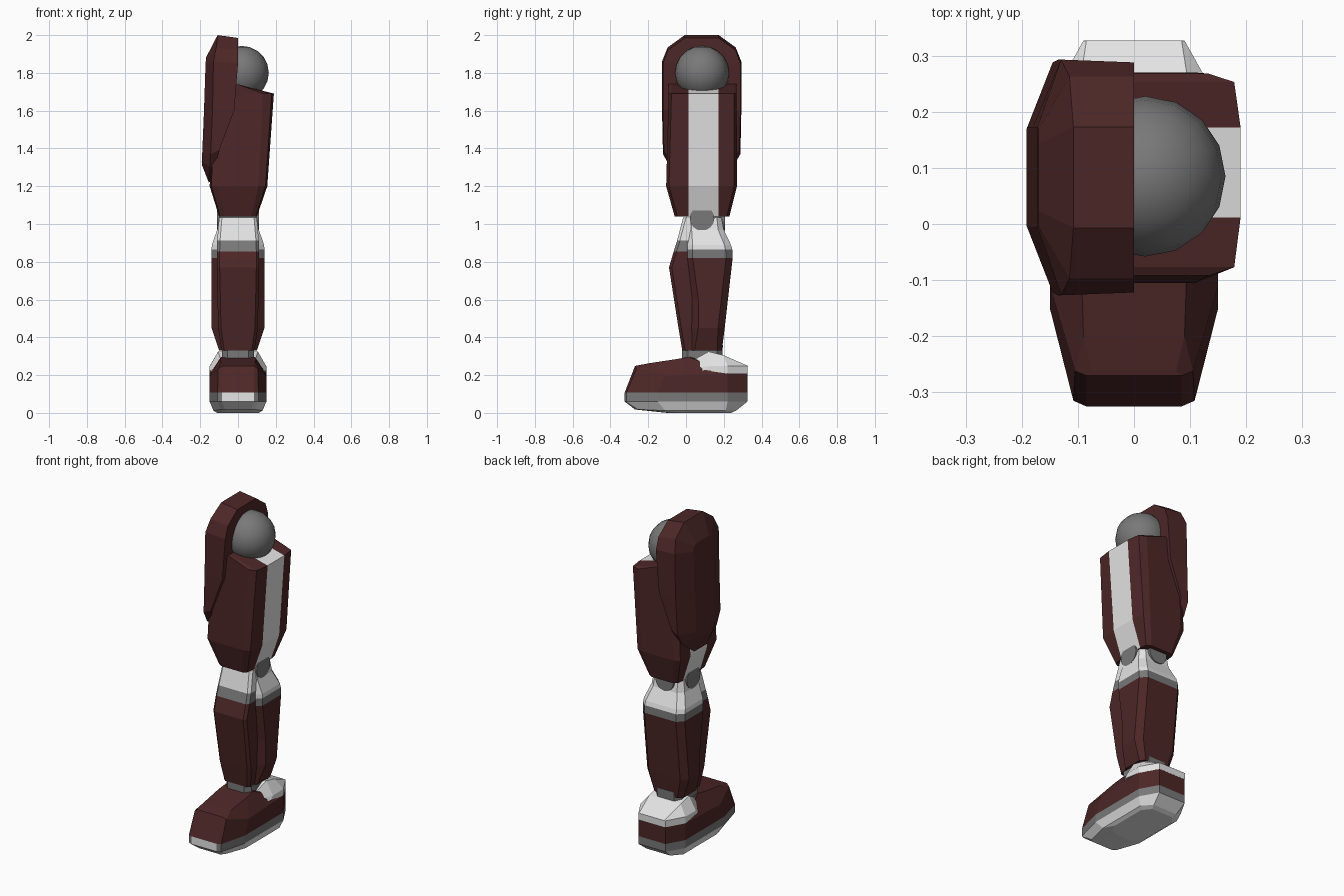
import bpy, bmesh, math
from mathutils import Vector

if "Cube" in bpy.data.objects:
    bpy.data.objects.remove(bpy.data.objects["Cube"])


def material(name, rgb):
    m = bpy.data.materials.new(name)
    m.diffuse_color = (*rgb, 1)
    m.use_nodes = True
    m.node_tree.nodes["Principled BSDF"].inputs["Base Color"].default_value = m.diffuse_color
    return m


RED, WHITE, GREY = 0, 1, 2
MATS = [material("dark red", (.075, .02, .02)),
        material("off white", (.78, .78, .78)),
        material("joint grey", (.19, .19, .19))]


def loft(name, rings, rule=lambda k, i: RED, caps=(RED, RED)):
    """Skin mirrored rings; rule(band, side) picks the colour; caps are quad strips."""
    bm = bmesh.new()
    vs = [[bm.verts.new(p) for p in r] for r in rings]
    n = len(rings[0])
    for k in range(len(vs) - 1):
        for i in range(n):
            j = (i + 1) % n
            f = bm.faces.new((vs[k][i], vs[k][j], vs[k + 1][j], vs[k + 1][i]))
            f.material_index = rule(k, i)
    for r, c in ((vs[0], caps[0]), (vs[-1], caps[1])):
        for i in range(n // 2 - 1):
            f = bm.faces.new((r[i], r[i + 1], r[n - 2 - i], r[n - 1 - i]))
            f.material_index = c
    bmesh.ops.remove_doubles(bm, verts=bm.verts, dist=.0005)
    bmesh.ops.recalc_face_normals(bm, faces=bm.faces)
    me = bpy.data.meshes.new(name)
    bm.to_mesh(me)
    bm.free()
    for m in MATS:
        me.materials.append(m)
    ob = bpy.data.objects.new(name, me)
    bpy.context.collection.objects.link(ob)
    return ob


def mirror_x(half):
    return half + [(-x, y, z) for x, y, z in reversed(half)]


def box_ring(z, w, y0, y1, c):
    """Rectangle with chamfered corners."""
    return mirror_x([(w - c, y0, z), (w, y0 + c, z), (w, y1 - c, z), (w - c, y1, z)])


def finish(name, col):
    ob = bpy.context.object
    ob.name = name
    ob.data.materials.append(MATS[col])
    bpy.ops.object.shade_smooth_by_angle(angle=math.radians(40))


def cylinder(name, r, depth, loc, rot=(0, 0, 0), col=GREY):
    bpy.ops.mesh.primitive_cylinder_add(vertices=16, radius=r, depth=depth, location=loc, rotation=rot)
    finish(name, col)


# Hip ball
bpy.ops.mesh.primitive_uv_sphere_add(segments=16, ring_count=10, radius=.143,
                                     location=(.02, .085, 1.8))
finish("hip_ball", GREY)


# Outer hip plate: inner rim, wide ring and narrow outer face
def plate_ring(half):
    c = .083
    return [(x, c + w, z) for w, z, x in half] + [(x, c - w, z) for w, z, x in reversed(half)]


loft("hip_plate", [
    plate_ring([(.09, 1.985, 0), (.18, 1.92, 0), (.205, 1.85, 0), (.205, 1.6, -.02),
                (.2, 1.39, -.10), (.16, 1.31, -.12), (.06, 1.23, -.14)]),
    plate_ring([(.09, 2.0, -.108), (.18, 1.935, -.115), (.21, 1.86, -.13), (.21, 1.6, -.135),
                (.205, 1.37, -.145), (.165, 1.3, -.15), (.06, 1.22, -.155)]),
    plate_ring([(.06, 1.88, -.17), (.085, 1.87, -.17), (.09, 1.84, -.172), (.09, 1.6, -.18),
                (.09, 1.36, -.19), (.085, 1.33, -.192), (.06, 1.31, -.19)])])


# Thigh with a pale stripe down each side and over the ridged top
def thigh_ring(z, xl, xr, y0, y1):
    prof = [(.7, y0), (.94, y0 + .015), (1, .012), (1, .172), (.94, y1 - .015), (.7, y1)]
    return [(xr * f, y, z) for f, y in prof] + [(xl * f, y, z) for f, y in reversed(prof)]


loft("thigh", [thigh_ring(1.04, -.10, .10, -.06, .23),
               thigh_ring(1.2, -.15, .155, -.105, .27),
               thigh_ring(1.69, -.13, .19, -.092, .268),
               thigh_ring(1.74, 0, 0, -.092, .268)],
     lambda k, i: WHITE if i in (2, 8) else RED)

# Knee joint, showing at both sides and at the back
cylinder("knee_axle", .065, .222, (0, .085, 1.03), (0, math.pi / 2, 0))
cylinder("knee_back_joint", .06, .12, (0, .147, 1.025), (math.pi / 2, 0, 0))

# Calf shell: red, grey band, pale knee cup
loft("calf", [box_ring(.33, .10, .02, .19, .025),
              box_ring(.45, .14, .03, .205, .035),
              box_ring(.60, .14, .03, .222, .035),
              box_ring(.82, .14, .0, .247, .035),
              box_ring(.865, .14, .0, .245, .035),
              box_ring(.89, .138, .0, .238, .035),
              box_ring(.97, .11, .0, .2, .03),
              box_ring(1.035, .10, .0, .188, .025)],
     lambda k, i: (RED, RED, RED, GREY, WHITE, WHITE, WHITE)[k], (RED, WHITE))

# Front shin plate with knee cap
loft("shin_plate", [box_ring(.33, .088, -.02, .1, .015),
                    box_ring(.45, .105, -.04, .1, .015),
                    box_ring(.77, .112, -.09, .1, .015),
                    box_ring(.855, .112, -.065, .1, .015),
                    box_ring(.912, .11, -.047, .1, .015),
                    box_ring(1.035, .10, -.015, .1, .015)],
     lambda k, i: (RED, RED, RED, GREY, WHITE)[k], (RED, WHITE))

# Ankle
loft("ankle", [box_ring(.2, .085, -.02, .19, .03), box_ring(.36, .085, -.02, .195, .03)],
     lambda k, i: GREY, (GREY, GREY))


# Foot: pale sole, grey band, red upper rising to the instep
def foot_ring(z):
    return mirror_x([(.085, -.325, z), (.108, -.315, z), (.15, -.15, z),
                     (.15, .22, z), (.09, .325, z)])


loft("foot", [
    mirror_x([(.06, -.10, 0), (.09, -.08, 0), (.11, -.03, 0), (.11, .19, 0), (.07, .24, 0)]),
    mirror_x([(.07, -.27, .018), (.09, -.25, .018), (.13, -.11, .012), (.13, .21, .012), (.08, .265, .012)]),
    foot_ring(.06), foot_ring(.107),
    mirror_x([(.085, -.27, .248), (.105, -.262, .235), (.15, -.11, .195), (.15, .22, .21), (.09, .325, .21)]),
    mirror_x([(.075, -.262, .25), (.09, -.2, .262), (.095, -.05, .285), (.09, .015, .296), (.08, .03, .296)])],
    lambda k, i: WHITE if k < 2 or (k == 2 and i == 9) else GREY if k == 2 else RED, (WHITE, RED))

# Pale heel collar wrapped around the ankle
loft("heel_collar", [
    mirror_x([(.09, .01, .2), (.15, .10, .225), (.15, .22, .208), (.09, .326, .208)]),
    mirror_x([(.09, .01, .235), (.15, .12, .247), (.15, .22, .248), (.09, .327, .248)]),
    mirror_x([(.088, .02, .27), (.105, .12, .325), (.105, .2, .305), (.085, .325, .25)])],
    lambda k, i: WHITE, (WHITE, WHITE))
